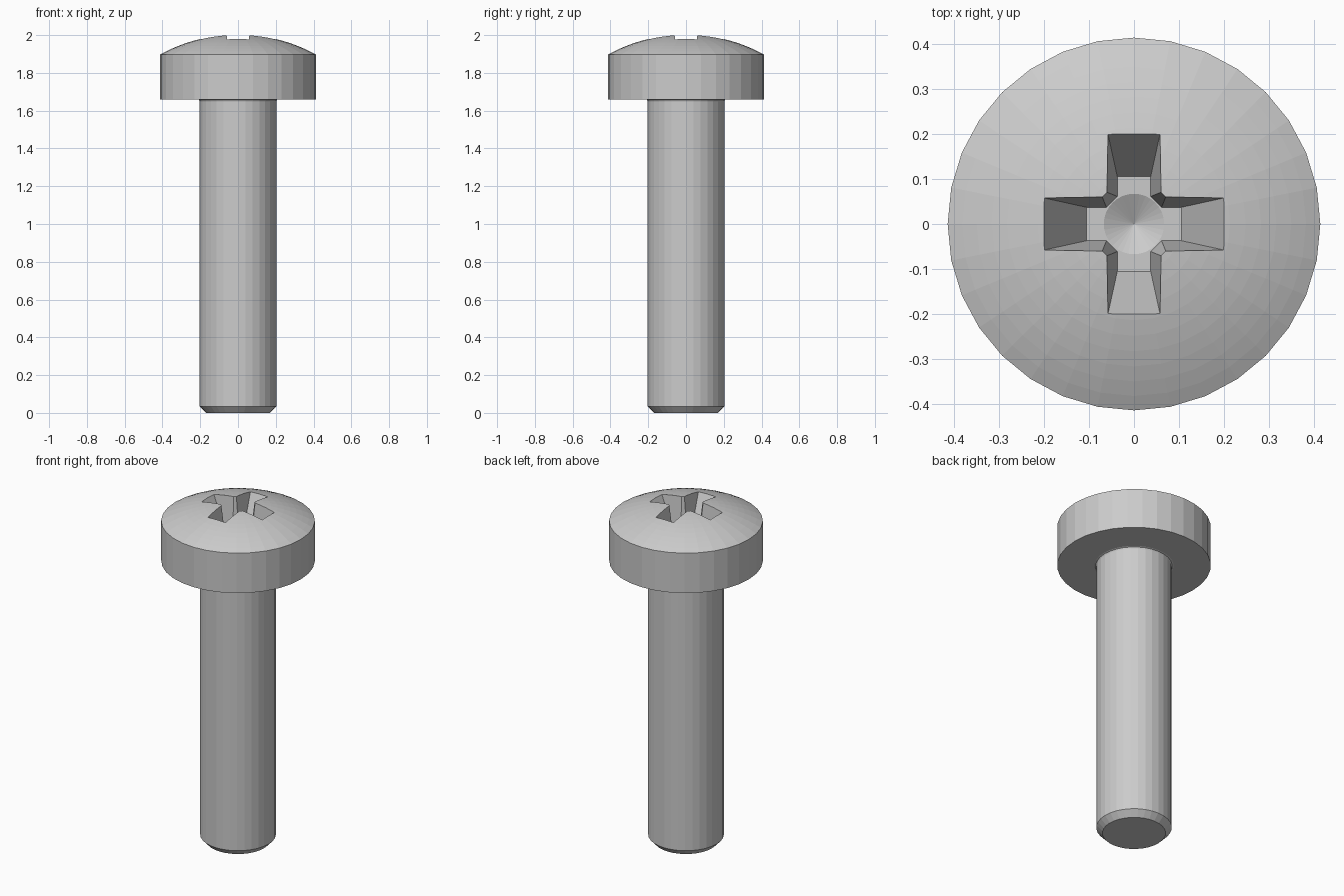
import bpy, bmesh
from math import pi, sin, cos, asin

if "Cube" in bpy.data.objects:
    bpy.data.objects.remove(bpy.data.objects["Cube"])


def make_object(name, bm):
    bmesh.ops.remove_doubles(bm, verts=bm.verts, dist=1e-5)
    bmesh.ops.recalc_face_normals(bm, faces=bm.faces)
    mesh = bpy.data.meshes.new(name)
    bm.to_mesh(mesh)
    bm.free()
    obj = bpy.data.objects.new(name, mesh)
    bpy.context.collection.objects.link(obj)
    return obj


def lathe(name, profile, sides=32):
    """Revolve (radius, z) points about z; zero-radius ends become poles."""
    bm = bmesh.new()
    rings = []
    for r, z in profile:
        if r < 1e-6:
            rings.append([bm.verts.new((0, 0, z))] * sides)
        else:
            rings.append([bm.verts.new((r * cos(2 * pi * i / sides),
                                        r * sin(2 * pi * i / sides), z))
                          for i in range(sides)])
    for a, b in zip(rings, rings[1:]):
        for i in range(sides):
            j = (i + 1) % sides
            bm.faces.new(list(dict.fromkeys((a[i], a[j], b[j], b[i]))))
    return make_object(name, bm)


def frustum(name, low, high, z0, z1):
    """Tapered block between two matching outlines."""
    bm = bmesh.new()
    a = [bm.verts.new((x, y, z0)) for x, y in low]
    b = [bm.verts.new((x, y, z1)) for x, y in high]
    n = len(a)
    bm.faces.new(a)
    bm.faces.new(b)
    for i in range(n):
        j = (i + 1) % n
        bm.faces.new((a[i], a[j], b[j], b[i]))
    return make_object(name, bm)


def rect(x, y):
    return [(-x, -y), (x, -y), (x, y), (-x, y)]


def diamond(d):
    return [(d, 0), (0, d), (-d, 0), (0, -d)]


# Screw body: chamfered tip, shank, small fillet, head side and domed top
HEAD_R, EDGE_Z, TOP_Z = 0.413, 1.897, 2.003
sag = TOP_Z - EDGE_Z
dome_r = (HEAD_R ** 2 + sag ** 2) / (2 * sag)
half = asin(HEAD_R / dome_r)
profile = [(0, 0), (0.17, 0), (0.203, 0.035), (0.203, 1.648)]
profile += [(0.213 - 0.01 * cos(t), 1.65 + 0.01 * sin(t)) for t in (pi / 4, pi / 2)]
profile += [(HEAD_R, 1.66)]
STEPS = 12
profile += [(dome_r * sin(half * (1 - k / STEPS)),
             TOP_Z - dome_r * (1 - cos(half * (1 - k / STEPS))))
            for k in range(STEPS + 1)]
screw = lathe("screw_body", profile)

# Cross recess cutters: two tapered wings, chamfered centre, conical bottom
FLOOR, ABOVE = 1.79, 2.05
cutters = [
    frustum("wing_cutter_x", rect(0.105, 0.037), rect(0.235, 0.0655), FLOOR, ABOVE),
    frustum("wing_cutter_y", rect(0.037, 0.105), rect(0.0655, 0.235), FLOOR, ABOVE),
    frustum("centre_cutter", diamond(0.098), diamond(0.138), FLOOR, ABOVE),
    lathe("bottom_cutter", [(0, FLOOR - 0.035), (0.067, FLOOR),
                            (0.067, FLOOR + 0.04), (0, FLOOR + 0.04)]),
]
for cutter in cutters:
    mod = screw.modifiers.new(cutter.name, 'BOOLEAN')
    mod.operation = 'DIFFERENCE'
    mod.solver = 'EXACT'
    mod.object = cutter
    cutter.hide_render = True
    cutter.display_type = 'WIRE'

# Apply the cuts and remove the helpers
bpy.context.view_layer.objects.active = screw
screw.select_set(True)
for mod in list(screw.modifiers):
    bpy.ops.object.modifier_apply(modifier=mod.name)
for cutter in cutters:
    bpy.data.objects.remove(cutter)
